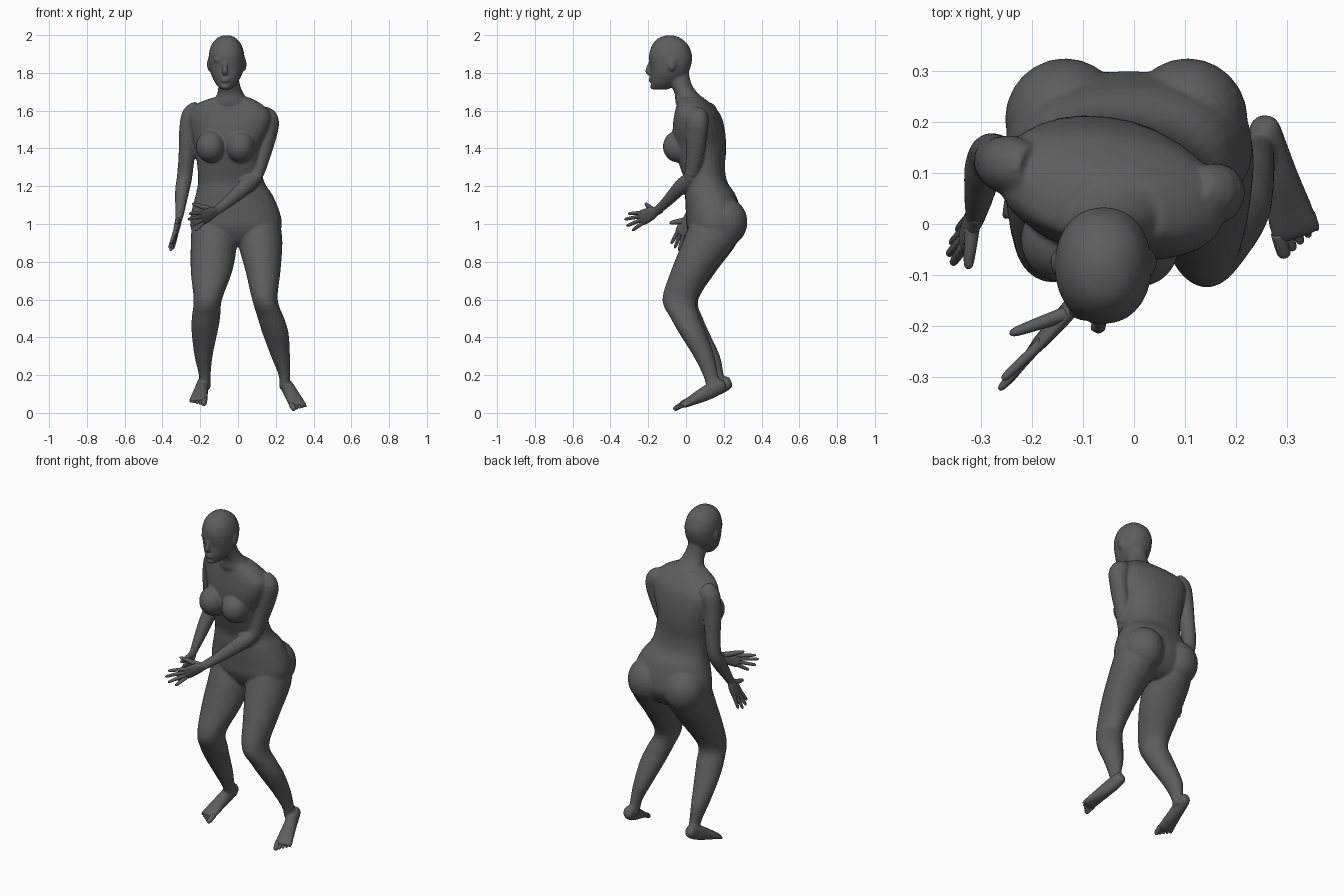
import bpy, bmesh, math
from mathutils import Vector, Matrix

mat = bpy.data.materials.new("dark_grey")
mat.diffuse_color = (0.11, 0.11, 0.11, 1)
SIDES = 28


def smooth_rows(rows, steps=4):
    """Catmull-Rom interpolation of rows of numbers."""
    out = []
    for i in range(len(rows) - 1):
        p = [rows[max(0, min(len(rows) - 1, i + k))] for k in (-1, 0, 1, 2)]
        for s in range(steps):
            t = s / steps
            out.append([0.5 * (2 * b + (c - a) * t + (2 * a - 5 * b + 4 * c - d) * t * t
                               + (3 * b - a - 3 * c + d) * t ** 3) for a, b, c, d in zip(*p)])
    return out + [list(rows[-1])]


def skin(bm, rings):
    """Bridge rings of points and cap both ends."""
    vs = [[bm.verts.new(p) for p in r] for r in rings]
    n = len(vs[0])
    faces = [bm.faces.new((a[i], a[(i + 1) % n], b[(i + 1) % n], b[i]))
             for a, b in zip(vs, vs[1:]) for i in range(n)]
    faces += [bm.faces.new(vs[0]), bm.faces.new(vs[-1])]
    bmesh.ops.recalc_face_normals(bm, faces=faces)


def stack(bm, rows, power=2.0):
    """Level sections: z, x0, x1, y0, y1, shear of y along x."""
    rings = []
    for z, x0, x1, y0, y1, k in smooth_rows(rows):
        ring = []
        for i in range(SIDES):
            a = math.tau * i / SIDES
            c, s = math.cos(a), math.sin(a)
            dx = math.copysign(abs(c) ** (2 / power), c) * (x1 - x0) / 2
            dy = math.copysign(abs(s) ** (2 / power), s) * (y1 - y0) / 2
            ring.append(((x0 + x1) / 2 + dx, (y0 + y1) / 2 + dy + k * dx, z))
        rings.append(ring)
    skin(bm, rings)


def tube(bm, rows, up=(0, 0, 1), sides=16, steps=4):
    """Sections across a path: x, y, z, half width, half height."""
    rows = smooth_rows(rows, steps)
    pts = [Vector(r[:3]) for r in rows]
    rings = []
    for i, r in enumerate(rows):
        t = (pts[min(i + 1, len(pts) - 1)] - pts[max(i - 1, 0)]).normalized()
        side = t.cross(Vector(up)).normalized()
        top = side.cross(t)
        rings.append([pts[i] + side * r[3] * math.cos(math.tau * j / sides)
                      + top * r[4] * math.sin(math.tau * j / sides) for j in range(sides)])
    skin(bm, rings)


def ball(bm, centre, radii):
    m = Matrix.Translation(centre) @ Matrix.Diagonal((*radii, 1))
    bmesh.ops.create_uvsphere(bm, u_segments=24, v_segments=16, radius=1, matrix=m)


def finish(bm, name):
    me = bpy.data.meshes.new(name)
    bm.to_mesh(me)
    bm.free()
    me.materials.append(mat)
    me.shade_smooth()
    ob = bpy.data.objects.new(name, me)
    bpy.context.collection.objects.link(ob)
    return ob


body = bmesh.new()

# torso and pelvis
stack(body, [
    (1.67, -.13, .06, -.04, .09, -.05), (1.635, -.22, .125, -.045, .13, -.12),
    (1.58, -.265, .175, -.055, .175, -.15), (1.5, -.255, .165, -.065, .2, -.15),
    (1.4, -.23, .125, -.06, .21, -.12), (1.3, -.215, .125, -.03, .205, -.08),
    (1.22, -.212, .14, -.005, .22, -.04), (1.15, -.225, .185, -.005, .265, 0),
    (1.05, -.25, .225, .0, .295, 0), (.98, -.25, .23, .005, .295, 0),
    (.91, -.22, .2, .04, .25, 0), (.88, -.14, .12, .08, .2, 0)], 2.3)
# neck
stack(body, [(1.8, -.11, .0, -.12, .015, 0), (1.74, -.105, .01, -.085, .03, 0),
             (1.69, -.11, .03, -.06, .065, 0), (1.64, -.14, .07, -.055, .12, 0),
             (1.58, -.15, .09, -.03, .14, 0)])
# breasts, buttocks
for x in (-.145, .012):
    ball(body, (x, -.035 - .06 * (x + .065), 1.41), (.077, .083, .085))
for x in (-.135, .105):
    ball(body, (x, .205, 1.01), (.118, .12, .13))

# head
stack(body, [
    (1.999, -.075, -.045, -.1, -.07, 0), (1.985, -.11, -.012, -.145, -.03, 0),
    (1.95, -.14, .018, -.178, .01, 0), (1.9, -.154, .033, -.195, .031, 0),
    (1.86, -.154, .034, -.194, .031, 0), (1.82, -.15, .03, -.188, .02, 0),
    (1.78, -.138, .016, -.188, -.0, 0), (1.74, -.116, -.01, -.184, -.05, 0),
    (1.712, -.09, -.04, -.172, -.095, 0)], 2.15)
# nose, brow, lips, chin
tube(body, [(-.067, -.187, 1.86, .008, .008), (-.068, -.2, 1.83, .011, .01),
            (-.07, -.203, 1.805, .017, .012), (-.069, -.19, 1.793, .012, .008)], (0, 1, 0))
for x in (-.1, -.034):
    ball(body, (x, -.172, 1.868), (.03, .018, .01))
for z in (1.77, 1.757):
    ball(body, (-.068, -.186, z), (.026, .013, .007))
ball(body, (-.067, -.17, 1.728), (.028, .02, .017))
# ears
for x in (-.153, .034):
    ball(body, (x, -.075, 1.845), (.011, .022, .035))

# legs
stack(body, [
    (1.0, .0, .225, .02, .28, 0), (.9, .0, .235, -.02, .265, 0),
    (.75, .04, .225, -.08, .145, 0), (.6, .075, .21, -.125, .055, 0),
    (.5, .105, .245, -.08, .075, 0), (.42, .13, .268, -.035, .108, 0),
    (.3, .175, .275, .04, .15, 0), (.2, .215, .275, .09, .17, 0),
    (.13, .22, .275, .11, .19, 0)])
stack(body, [
    (1.0, -.245, -.01, .02, .28, 0), (.9, -.25, -.005, -.02, .27, 0),
    (.75, -.25, -.03, -.07, .16, 0), (.6, -.235, -.085, -.115, .065, 0),
    (.5, -.245, -.095, -.07, .09, 0), (.42, -.245, -.11, -.02, .125, 0),
    (.3, -.23, -.135, .06, .18, 0), (.2, -.207, -.145, .12, .2, 0),
    (.13, -.207, -.145, .145, .225, 0)])


def foot(heel, front, outer, name):
    """Foot body joins the skin; the toes are their own object."""
    h, f = Vector(heel), Vector(front)
    tube(body, [(*h.lerp(f, t), w, e) for t, w, e in (
        (0, .015, .02), (.06, .03, .035), (.25, .034, .042), (.5, .038, .038),
        (.75, .045, .027), (.94, .049, .018), (1, .042, .012))])
    fwd = (f - h).normalized()
    side = fwd.cross(Vector((0, 0, 1))).normalized() * outer
    toes = bmesh.new()
    for i in range(5):
        r = .0145 if i == 0 else .0105 - .0008 * i
        base = f + side * (-.034 + .0185 * i) - fwd * (.02 + .005 * i)
        tip = base + fwd * (.055 - .004 * i) + Vector((0, 0, -.004))
        tube(toes, [(*base, r, r), (*base.lerp(tip, .6), r, r),
                    (*base.lerp(tip, .9), r * .85, r * .8), (*tip, r * .3, r * .3)], sides=12)
    finish(toes, name)


foot((.25, .205, .155), (.32, -.025, .037), -1, "left_toes")
foot((-.18, .238, .168), (-.212, .005, .062), 1, "right_toes")

# arms
tube(body, [(.12, .07, 1.585, .045, .045), (.155, .06, 1.55, .06, .062),
            (.155, .055, 1.47, .05, .058), (.125, .045, 1.35, .043, .047),
            (.09, .025, 1.25, .039, .041), (.035, -.03, 1.195, .037, .042),
            (-.05, -.1, 1.12, .028, .031), (-.115, -.155, 1.07, .019, .025),
            (-.135, -.175, 1.06, .017, .025)], (.3, .5, 1))
tube(body, [(-.2, .11, 1.61, .045, .045), (-.24, .115, 1.575, .058, .058),
            (-.263, .12, 1.48, .05, .052), (-.272, .13, 1.36, .043, .047),
            (-.283, .135, 1.25, .041, .041), (-.295, .105, 1.18, .038, .041),
            (-.304, .055, 1.1, .029, .032), (-.311, .015, 1.035, .02, .024),
            (-.315, .005, 1.015, .017, .025)], (0, 1, 0))

# fuse the body into one smooth skin
skin_ob = finish(body, "body")
rm = skin_ob.modifiers.new("fuse", 'REMESH')
rm.mode, rm.voxel_size, rm.use_smooth_shade = 'VOXEL', .0065, True
sm = skin_ob.modifiers.new("soften", 'SMOOTH')
sm.factor, sm.iterations = .5, 5


def hand(wrist, palm, spread, tips, thumb, name):
    """Palm, four fingers fanned along spread, and a thumb."""
    bm = bmesh.new()
    w, p, s = Vector(wrist), Vector(palm), Vector(spread).normalized()
    tube(bm, [(*w.lerp(p, t), a, b) for t, a, b in (
        (-.3, .016, .022), (0, .017, .025), (.35, .017, .035),
        (.8, .014, .04), (1, .011, .037), (1.06, .005, .03))], s)
    for i, tip in enumerate(tips):
        b, t = p + s * (.029 - .0195 * i), Vector(tip)
        b = b.lerp(w, .12)
        tube(bm, [(*b, .011, .011), (*b.lerp(t, .5), .0098, .0098),
                  (*b.lerp(t, .9), .0078, .0078), (*t, .003, .003)], s, 12)
    b, t = w.lerp(p, .2) + s * .012, Vector(thumb)
    tube(bm, [(*b, .015, .017), (*b.lerp(t, .5), .0125, .014),
              (*b.lerp(t, .9), .009, .009), (*t, .003, .003)], s, 12)
    finish(bm, name)


hand((-.118, -.158, 1.068), (-.19, -.238, 1.03), (.1, -.12, 1),
     [(-.258, -.305, 1.055), (-.264, -.325, 1.025), (-.252, -.315, .99), (-.225, -.285, .965)],
     (-.243, -.215, 1.108), "left_hand")
hand((-.312, .012, 1.032), (-.332, -.022, .945), (-.1, -1, .35),
     [(-.356, -.078, .895), (-.364, -.06, .872), (-.358, -.038, .858), (-.345, -.012, .866)],
     (-.325, -.088, 1.005), "right_hand")
